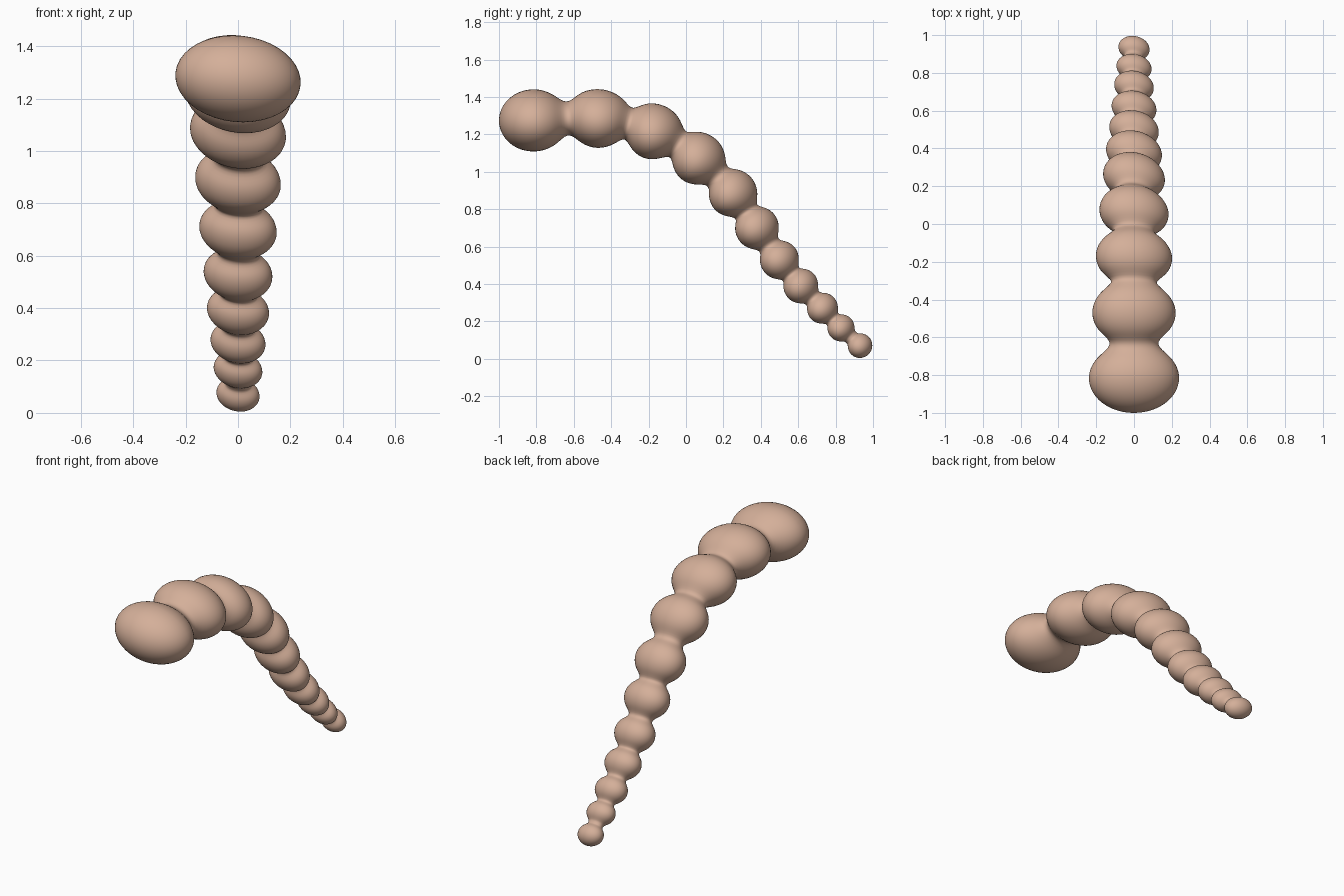
import bpy, bmesh, math
from mathutils import Vector

if "Cube" in bpy.data.objects:
    bpy.data.objects.remove(bpy.data.objects["Cube"])

# Bulges from big front end to tail: y, z, half length, half height, half width
BULGES = [
    (-0.815, 1.275, 0.185, 0.165, 0.240),
    (-0.470, 1.285, 0.172, 0.155, 0.222),
    (-0.175, 1.215, 0.155, 0.146, 0.204),
    (0.065, 1.070, 0.143, 0.137, 0.186),
    (0.250, 0.885, 0.128, 0.125, 0.167),
    (0.380, 0.700, 0.114, 0.113, 0.151),
    (0.500, 0.530, 0.102, 0.101, 0.134),
    (0.615, 0.390, 0.091, 0.091, 0.121),
    (0.730, 0.270, 0.081, 0.081, 0.107),
    (0.830, 0.165, 0.071, 0.070, 0.095),
    (0.931, 0.070, 0.064, 0.064, 0.084),
]
SIDES, STEPS, CAP = 40, 24, 14
NECK, BLEND = 0.57, 0.2
LAST = len(BULGES) - 1
pts = [Vector((0, b[0], b[1])) for b in BULGES]


def smooth_max(a, b):
    h = max(BLEND - abs(a - b), 0) / BLEND
    return max(a, b) + h * h * BLEND / 4


def path(i, t):
    """Point on a smooth curve through the bulge centres."""
    p1, p2 = pts[i], pts[i + 1]
    p0 = pts[i - 1] if i > 0 else p1 * 2 - p2
    p3 = pts[i + 2] if i + 2 <= LAST else p2 * 2 - p1
    return 0.5 * (2 * p1 + (p2 - p0) * t + (2 * p0 - 5 * p1 + 4 * p2 - p3) * t * t
                  + (3 * p1 - p0 - 3 * p2 + p3) * t ** 3)


def dome(d, half):
    return math.sqrt(max(0.0, 1 - (d / half) ** 2))


# Rings as (centre, tangent, half height, half width, roll)
def roll(u):
    return math.radians(6 + 12 * min(1, u / 4))


rings = []
start = (path(0, 0.01) - pts[0]).normalized()
finish = (pts[-1] - path(LAST - 1, 0.99)).normalized()
for k in range(1, CAP):                      # rounded front cap
    a = k / CAP * math.pi / 2
    b = BULGES[0]
    f = math.sin(a)
    rings.append((pts[0] - start * b[2] * math.cos(a), start, b[3] * f, b[4] * f, roll(0)))
for i in range(LAST):                        # bulges and necks
    b, c = BULGES[i], BULGES[i + 1]
    length = sum((path(i, (k + 1) / 20) - path(i, k / 20)).length for k in range(20))
    for k in range(STEPS):
        t = k / STEPS
        f = smooth_max(dome(t * length, b[2]), dome((1 - t) * length, c[2]))
        f = min(1.0, smooth_max(f, NECK))
        tangent = (path(i, t + 0.01) - path(i, t - 0.01)).normalized()
        e = t * t * (3 - 2 * t)
        rings.append((path(i, t), tangent, f * (b[3] + (c[3] - b[3]) * e),
                      f * (b[4] + (c[4] - b[4]) * e), roll(i + t)))
for k in range(CAP):                         # rounded tail cap
    a = k / CAP * math.pi / 2
    b = BULGES[-1]
    f = math.cos(a)
    rings.append((pts[-1] + finish * b[2] * math.sin(a), finish, b[3] * f, b[4] * f, roll(LAST)))

# Skin the rings into one closed body
bm = bmesh.new()
loops = []
for centre, tangent, high, wide, angle in rings:
    side = Vector((1, 0, 0))
    up = side.cross(tangent).normalized()
    x = side * math.cos(angle) - up * math.sin(angle)
    z = side * math.sin(angle) + up * math.cos(angle)
    loops.append([bm.verts.new(centre + x * wide * math.cos(q) + z * high * math.sin(q))
                  for q in (2 * math.pi * j / SIDES for j in range(SIDES))])
for l0, l1 in zip(loops, loops[1:]):
    for j in range(SIDES):
        n = (j + 1) % SIDES
        bm.faces.new((l0[j], l0[n], l1[n], l1[j]))
for loop, tip in ((loops[0], pts[0] - start * BULGES[0][2]),
                  (loops[-1], pts[-1] + finish * BULGES[-1][2])):
    v = bm.verts.new(tip)
    for j in range(SIDES):
        bm.faces.new((loop[j], loop[(j + 1) % SIDES], v))
bmesh.ops.recalc_face_normals(bm, faces=bm.faces)
for face in bm.faces:
    face.smooth = True

mesh = bpy.data.meshes.new("segmented_body")
bm.to_mesh(mesh)
bm.free()
skin = bpy.data.materials.new("tan_skin")
skin.diffuse_color = (0.66, 0.43, 0.32, 1)
skin.use_nodes = True
skin.node_tree.nodes["Principled BSDF"].inputs["Base Color"].default_value = skin.diffuse_color
mesh.materials.append(skin)
bpy.context.collection.objects.link(bpy.data.objects.new("segmented_body", mesh))
